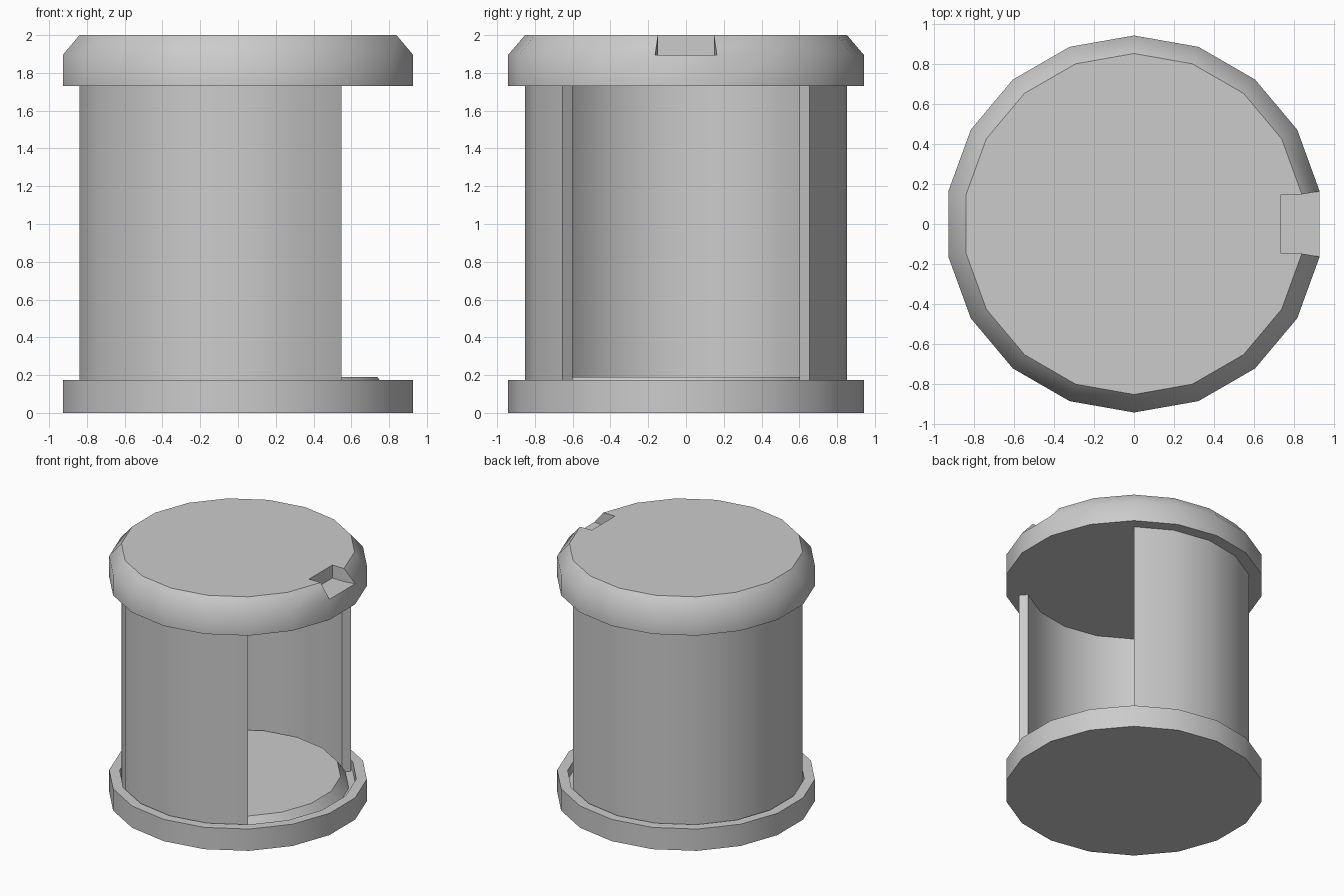
import bpy, bmesh, math

if "Cube" in bpy.data.objects:
    bpy.data.objects.remove(bpy.data.objects["Cube"])

N = 18
STEP = 2 * math.pi / N


def pos(r, i, z):
    a = STEP * (i + 0.5)
    return (r * math.cos(a), r * math.sin(a), z)


def finish(bm, name):
    bmesh.ops.recalc_face_normals(bm, faces=bm.faces)
    mesh = bpy.data.meshes.new(name)
    bm.to_mesh(mesh)
    bm.free()
    ob = bpy.data.objects.new(name, mesh)
    bpy.context.collection.objects.link(ob)
    bpy.ops.object.select_all(action='DESELECT')
    ob.select_set(True)
    bpy.context.view_layer.objects.active = ob
    bpy.ops.object.shade_smooth_by_angle(angle=math.radians(45))
    return ob


def rings(bm, profile, indices):
    return [[bm.verts.new(pos(r, i, z)) for i in indices] for r, z in profile]


def bridge(bm, a, b, count):
    for i in range(count):
        j = (i + 1) % len(a)
        bm.faces.new((a[i], a[j], b[j], b[i]))


# Base: rim, groove that holds the wall, raised bevelled floor
bm = bmesh.new()
rs = rings(bm, [(0.942, 0), (0.942, 0.175), (0.865, 0.175), (0.865, 0.1),
                (0.81, 0.1), (0.75, 0.19)], range(N))
for a, b in zip(rs, rs[1:]):
    bridge(bm, a, b, N)
bm.faces.new(rs[0])
bm.faces.new(rs[-1])
finish(bm, "base")

# Wall: thick shell, open towards +x between -50 and 50 degrees
bm = bmesh.new()
rs = rings(bm, [(0.852, 0.1), (0.852, 1.73), (0.785, 1.73), (0.785, 0.1)], range(2, N - 2))
for k in range(4):
    bridge(bm, rs[k], rs[(k + 1) % 4], len(rs[0]) - 1)
bm.faces.new([r[0] for r in rs])
bm.faces.new([r[-1] for r in rs])
finish(bm, "wall")

# Cap: chamfered lid with one notch cut in the +x side
bm = bmesh.new()
low, mid, top = rings(bm, [(0.942, 1.73), (0.942, 1.895), (0.852, 2.0)], range(N))
bridge(bm, low, mid, N)
bridge(bm, mid, top, N - 1)
bm.faces.new(low)
in_top, in_low, under = [], [], []
for v in (top[0], top[-1]):
    in_top.append(bm.verts.new((0.735, v.co.y, 2.0)))
    in_low.append(bm.verts.new((0.735, v.co.y, 1.895)))
    under.append(bm.verts.new((v.co.x, v.co.y, 1.895)))
bm.faces.new(top + [in_top[1], in_top[0]])
for s, e in ((0, 0), (1, -1)):
    bm.faces.new((top[e], in_top[s], in_low[s], under[s]))
    bm.faces.new((top[e], under[s], mid[e]))
bm.faces.new((in_top[0], in_top[1], in_low[1], in_low[0]))
bm.faces.new((mid[0], under[0], in_low[0], in_low[1], under[1], mid[-1]))
finish(bm, "cap")
